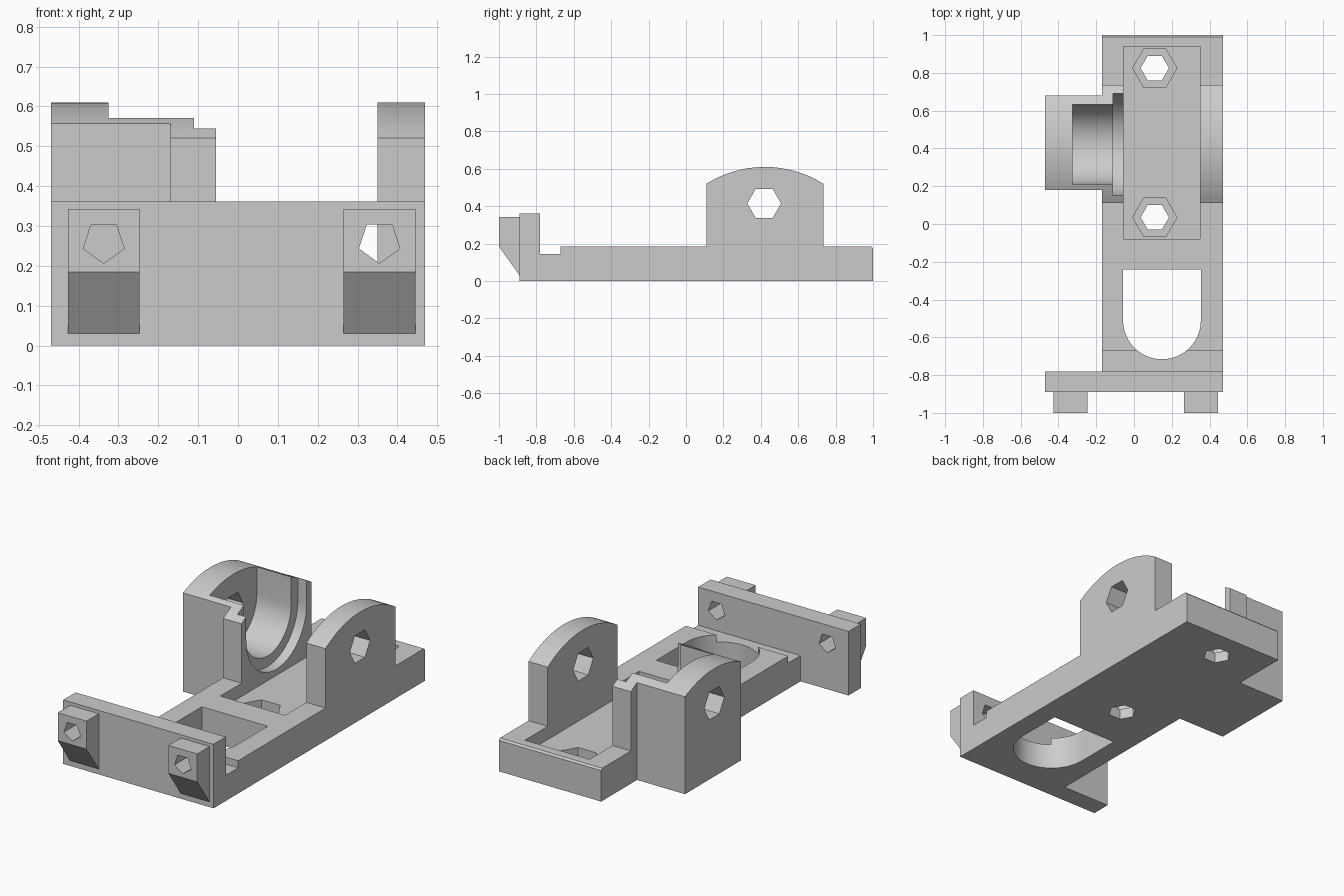
import bpy, bmesh, math

cube = bpy.data.objects.get("Cube")
if cube:
    bpy.data.objects.remove(cube, do_unlink=True)

grey = bpy.data.materials.new("light_grey")
grey.use_nodes = True
GREY = (0.6, 0.6, 0.6, 1)
grey.diffuse_color = GREY
for node in grey.node_tree.nodes:
    if node.type == 'BSDF_PRINCIPLED':
        node.inputs["Base Color"].default_value = GREY


def prism(name, profile, axis, start, end):
    """Extrude a 2D profile along an axis."""
    place = {'x': lambda u, v, w: (w, u, v),
             'y': lambda u, v, w: (u, w, v),
             'z': lambda u, v, w: (u, v, w)}[axis]
    bm = bmesh.new()
    low = [bm.verts.new(place(u, v, start)) for u, v in profile]
    high = [bm.verts.new(place(u, v, end)) for u, v in profile]
    bm.faces.new(low)
    bm.faces.new(high)
    n = len(profile)
    for i in range(n):
        j = (i + 1) % n
        bm.faces.new((low[i], low[j], high[j], high[i]))
    bmesh.ops.recalc_face_normals(bm, faces=bm.faces)
    mesh = bpy.data.meshes.new(name)
    bm.to_mesh(mesh)
    bm.free()
    mesh.materials.append(grey)
    obj = bpy.data.objects.new(name, mesh)
    bpy.context.collection.objects.link(obj)
    return obj


def rect(u0, u1, v0, v1):
    return [(u0, v0), (u1, v0), (u1, v1), (u0, v1)]


def polygon(u, v, r, sides, turn=0.0):
    return [(u + r * math.cos(turn + math.tau * i / sides),
             v + r * math.sin(turn + math.tau * i / sides)) for i in range(sides)]


def u_shape(u, v, r, top, steps=24):
    """Half circle below, straight sides up to the top."""
    arc = [(u + r * math.cos(math.pi * (1 + i / steps)),
            v + r * math.sin(math.pi * (1 + i / steps))) for i in range(steps + 1)]
    return arc + [(u + r, top), (u - r, top)]


ARC_Y, ARC_Z, ARC_R = 0.422, 0.022, 0.588


def arched(y0, y1, z0, steps=24):
    """Upright with a shallow arched top."""
    pts = [(y0, z0), (y1, z0)]
    for i in range(steps + 1):
        y = y1 + (y0 - y1) * i / steps
        pts.append((y, ARC_Z + math.sqrt(ARC_R ** 2 - (y - ARC_Y) ** 2)))
    return pts


def finish(obj, cutters):
    """Apply the cuts and shade the curved faces smooth."""
    bpy.ops.object.select_all(action='DESELECT')
    bpy.context.view_layer.objects.active = obj
    obj.select_set(True)
    for cutter in cutters:
        cut = obj.modifiers.new("cut", 'BOOLEAN')
        cut.operation = 'DIFFERENCE'
        cut.solver = 'EXACT'
        cut.object = cutter
        bpy.ops.object.modifier_apply(modifier=cut.name)
    bpy.ops.object.shade_smooth_by_angle(angle=math.radians(30))


# Cutters for the bearing seat and the pivot hole
BORE_Z = 0.415
narrow_seat = prism("narrow_seat_cutter", u_shape(ARC_Y, BORE_Z, 0.21, 0.8), 'x', -0.325, -0.10)
wide_seat = prism("wide_seat_cutter", u_shape(ARC_Y, BORE_Z, 0.27, 0.8), 'x', -0.11, -0.02)
pivot_hole = prism("pivot_hole_cutter", polygon(0.418, BORE_Z, 0.09, 6), 'x', -0.6, 0.6)

# Cutters for the base
pocket = prism("pocket_cutter", rect(-0.055, 0.35, -0.08, 0.94), 'z', 0.11, 0.4)
window = prism("window_cutter", u_shape(0.148, -0.51, 0.206, -0.24), 'z', -0.1, 0.4)
cutters = [narrow_seat, wide_seat, pivot_hole, pocket, window]
bolt_cutters = []
for y in (0.035, 0.825):
    bolt_cutters.append(prism("nut_recess_cutter", polygon(0.11, y, 0.117, 6), 'z', 0.06, 0.15))
    bolt_cutters.append(prism("bolt_hole_cutter", polygon(0.11, y, 0.075, 6), 'z', -0.1, 0.15))

# Base with a groove behind the front plate and a softened rear edge
base = prism("base", [(-0.78, 0), (1, 0), (1, 0.175), (0.99, 0.185),
                      (-0.67, 0.185), (-0.67, 0.145), (-0.78, 0.145)], 'x', -0.17, 0.47)
finish(base, [pocket, window, wide_seat] + bolt_cutters)

# Bearing uprights
left_upright = prism("left_upright", arched(0.11, 0.735, 0.185), 'x', 0.35, 0.47)
finish(left_upright, [pivot_hole])
right_upright = prism("right_upright", arched(0.11, 0.735, 0.185), 'x', -0.17, -0.055)
finish(right_upright, [narrow_seat, wide_seat])
bearing_block = prism("bearing_block", arched(0.18, 0.68, 0), 'x', -0.47, -0.17)
finish(bearing_block, [narrow_seat, pivot_hole])

# Front plate and its two wedge-bottomed lugs with five-sided holes
front_plate = prism("front_plate", rect(-0.47, 0.47, 0, 0.362), 'y', -0.89, -0.78)
lug_profile = [(-0.89, 0.03), (-0.89, 0.343), (-1, 0.343), (-1, 0.185)]
lug_cutters = []
for side, x in (("right", -0.337), ("left", 0.355)):
    hole = prism("lug_hole_cutter", polygon(x, 0.26, 0.054, 5, -math.pi / 2), 'y', -1.1, -0.7)
    lug = prism(side + "_lug", lug_profile, 'x', x - 0.09, x + 0.09)
    finish(lug, [hole])
    lug_cutters.append(hole)
finish(front_plate, lug_cutters)

# Cutters are no longer needed
for cutter in cutters + bolt_cutters + lug_cutters:
    bpy.data.objects.remove(cutter, do_unlink=True)
